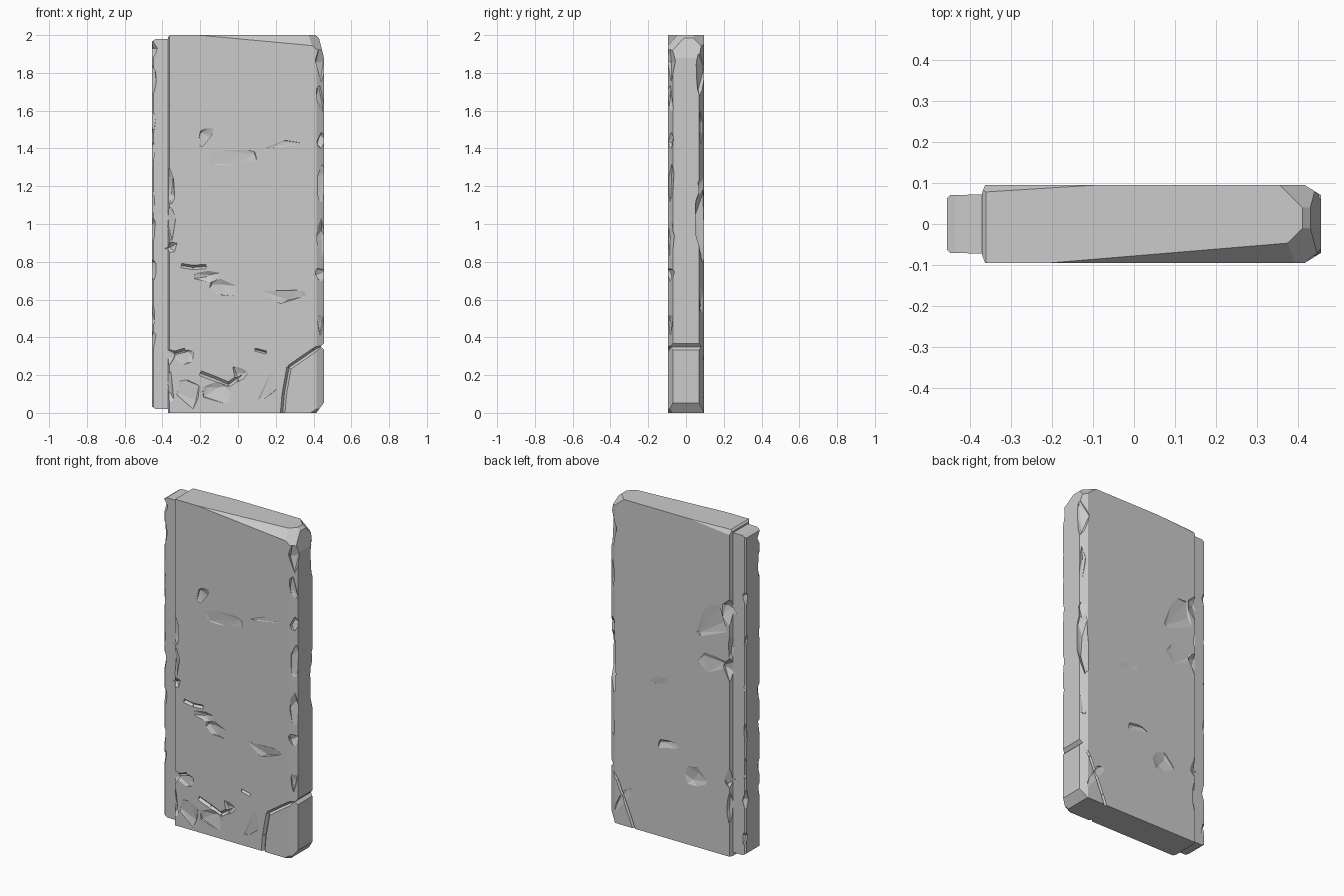
import bpy, bmesh, random
from mathutils import Vector

if "Cube" in bpy.data.objects:
    bpy.data.objects.remove(bpy.data.objects["Cube"])

random.seed(4)


def make(name, bm):
    me = bpy.data.meshes.new(name)
    bm.to_mesh(me)
    bm.free()
    ob = bpy.data.objects.new(name, me)
    bpy.context.collection.objects.link(ob)
    return ob


def hull(name, pts, planes=()):
    """Convex solid around points, then trimmed by (point, normal) planes."""
    bm = bmesh.new()
    for p in pts:
        bm.verts.new(p)
    r = bmesh.ops.convex_hull(bm, input=bm.verts)
    junk = {g for g in r["geom_interior"] + r["geom_unused"]
            if isinstance(g, bmesh.types.BMVert)}
    bmesh.ops.delete(bm, geom=list(junk), context='VERTS')
    for co, no in planes:
        bmesh.ops.bisect_plane(bm, geom=bm.verts[:] + bm.edges[:] + bm.faces[:],
                               plane_co=co, plane_no=no, clear_outer=True)
        bmesh.ops.holes_fill(bm, edges=[e for e in bm.edges if e.is_boundary])
    bmesh.ops.dissolve_limit(bm, angle_limit=0.01, verts=bm.verts, edges=bm.edges)
    bmesh.ops.recalc_face_normals(bm, faces=bm.faces)
    return make(name, bm)


def column(profile, z0, z1):
    return [(x, s * y, z) for x, y in profile for s in (-1, 1) for z in (z0, z1)]


# Main slab: chamfered sides, broken top and bottom corners
slab = hull("stone_slab",
            column([(-.37, .075), (-.362, .095), (.415, .095), (.455, .07)], 0, 2),
            [((.41, 0, 2), (.6, 0, .7)), ((.45, 0, 1.9), (1, 0, .25)),
             ((.15, -.065, 2), (.06, -.72, .65)), ((.35, -.07, 2), (.5, -.5, .6)),
             ((.37, .08, 2), (.5, .5, .6)), ((-.2, .088, 2), (-.05, .8, .5)),
             ((-.36, 0, 2), (-.7, 0, .7)),
             ((.415, 0, 0), (.8, 0, -.6)), ((.4, -.095, .01), (.4, -.6, -.6))])
# Narrow tongue along the left side
tongue = hull("tongue", column([(-.455, .062), (-.447, .07), (-.3, .074)], .02, 1.98),
              [((-.45, 0, 1.97), (-.5, 0, .8)), ((-.45, 0, .03), (-.5, 0, -.8))])

cutters = []


def chip(x, y, z, sx, sy, sz, tilt=0.0):
    """Irregular faceted lump that knocks a piece out of the stone."""
    pts = []
    for i in range(14):
        v = Vector([random.gauss(0, 1) for _ in range(3)]).normalized()
        v = Vector((v.x * sx, v.y * sy, v.z * sz))
        v.x += tilt * v.z
        pts.append(v + Vector((x, y, z)))
    cutters.append(hull("chip", pts))


def crack(path, side, width=.012, depth=.012):
    """V groove along an (x, z) path on the front (-1) or back (1) face."""
    for (xa, za), (xb, zb) in zip(path, path[1:]):
        d = Vector((xb - xa, 0, zb - za))
        n = Vector((-d.z, 0, d.x)).normalized() * width
        pts = []
        for x, z in ((xa, za), (xb, zb)):
            c = Vector((x, side * .1, z))
            pts += [c + n, c - n, Vector((x, side * (.095 - depth), z))]
        cutters.append(hull("crack", pts))


# Cracks that split off the lower corners
crack([(.47, .37), (.40, .33), (.27, .24), (.245, .1), (.235, -.02)], -1, .016, .016)
crack([(.47, .36), (.40, .27), (.31, .06), (.28, -.02)], 1, .012, .012)
crack([(-.30, .78), (-.24, .77), (-.17, .775)], -1, .016, .014)
crack([(-.38, .30), (-.28, .33)], -1, .018, .016)
crack([(-.2, .21), (-.12, .18), (-.05, .15), (.02, .2)], -1, .018, .014)
crack([(.09, .335), (.15, .32)], -1, .012, .012)

# Notch around the right side above the lower block
cutters.append(hull("notch", [(x, y, z) for y in (-.12, .12)
                              for x, z in ((.47, .385), (.47, .32), (.438, .35))]))

# Shallow dents: face side, then (x, z, half width, half height)
for side, dents in {
    -1: [(-.05, 1.36, .18, .06), (-.17, 1.46, .07, .07), (.25, 1.41, .11, .035),
         (-.08, .66, .12, .06), (-.15, .72, .1, .05), (.25, .62, .14, .05),
         (-.27, .1, .1, .09), (-.1, .1, .12, .08), (.0, .2, .08, .05),
         (.14, .15, .09, .1), (-.3, .3, .08, .06)],
    1: [(.12, .97, .13, .05), (.06, .57, .1, .05), (-.13, .42, .1, .08),
        (-.24, 1.4, .13, .16), (-.26, 1.15, .12, .08), (.36, .14, .05, .12)],
}.items():
    for x, z, w, h in dents:
        chip(x, side * .105, z, w, .024, h, random.uniform(-.5, .5))

# Right edge chips: (side, z, reach, half length)
for s, z, r, h in [(-1, 1.86, .035, .13), (-1, 1.66, .03, .1), (-1, 1.45, .03, .08),
                   (-1, 1.22, .03, .12), (-1, .95, .03, .16), (-1, .74, .035, .06),
                   (-1, .5, .022, .12), (1, 1.8, .04, .14), (1, 1.5, .025, .13),
                   (1, .98, .05, .24), (1, 1.2, .03, .1), (1, .6, .02, .12)]:
    chip(.45, s * .09, z, r + .008, r, h, random.uniform(-.1, .1))

# Left slab edge chips
for s, z, r, h in [(-1, 1.22, .05, .13), (-1, 1.0, .045, .11), (-1, .88, .055, .07),
                   (-1, .3, .05, .06), (-1, .12, .035, .12), (1, 1.5, .06, .13),
                   (1, 1.3, .05, .13), (1, 1.15, .07, .09), (1, .48, .055, .08),
                   (1, .3, .03, .12)]:
    chip(-.37, s * .105, z, r, .038, h)

# Tongue edge chips
for s in (-1, 1):
    for z in (.12, .36, .55, .78, 1.02, 1.14, 1.36, 1.58, 1.8, 1.93):
        chip(-.462, s * .078, z + random.uniform(-.04, .04), random.uniform(.022, .04),
             random.uniform(.025, .04), random.uniform(.06, .13))

# Merge the tongue and cut every chip, then discard the helpers
for ob, op in [(tongue, 'UNION')] + [(c, 'DIFFERENCE') for c in cutters]:
    m = slab.modifiers.new("cut", 'BOOLEAN')
    m.object, m.operation, m.solver = ob, op, 'EXACT'
bpy.context.view_layer.update()
dg = bpy.context.evaluated_depsgraph_get()
result = bpy.data.meshes.new_from_object(slab.evaluated_get(dg))
slab.modifiers.clear()
slab.data = result
for ob in [tongue] + cutters:
    bpy.data.objects.remove(ob)
